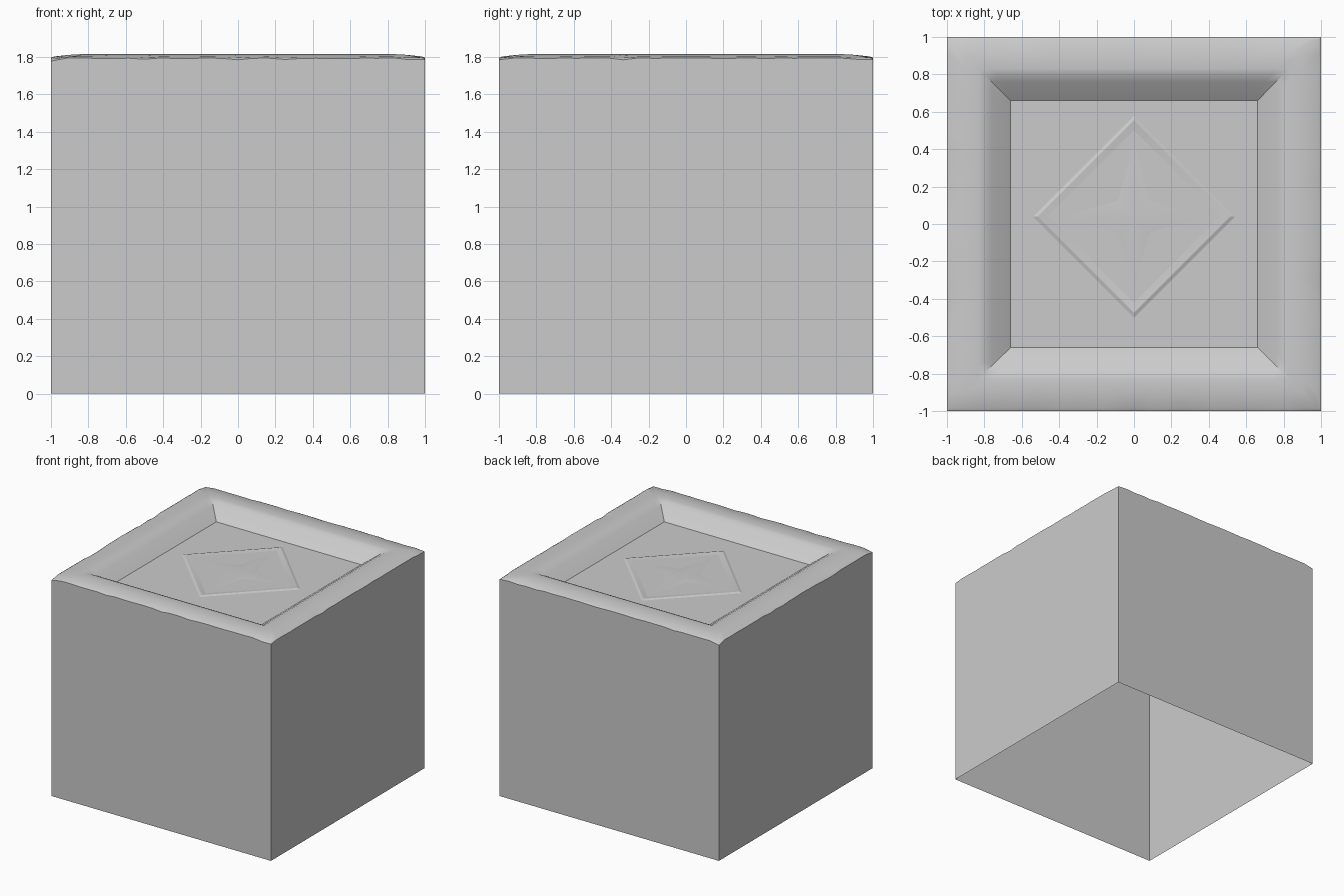
import bpy, bmesh, math, random

if "Cube" in bpy.data.objects:
    bpy.data.objects.remove(bpy.data.objects["Cube"])

random.seed(4)
SEG = 24          # segments along each side of the square
FLOOR_Z = 1.715


def finish(bm, name, angle):
    bmesh.ops.recalc_face_normals(bm, faces=bm.faces)
    me = bpy.data.meshes.new(name)
    bm.to_mesh(me)
    bm.free()
    ob = bpy.data.objects.new(name, me)
    bpy.context.collection.objects.link(ob)
    bpy.ops.object.select_all(action='DESELECT')
    ob.select_set(True)
    bpy.context.view_layer.objects.active = ob
    bpy.ops.object.shade_smooth_by_angle(angle=math.radians(angle))
    return ob


def square(half, z, jitter=None):
    """Points round a square ring, optionally worn down by a height list."""
    pts = []
    for k in range(4):
        c, s = [(1, 0), (0, 1), (-1, 0), (0, -1)][k]
        for i in range(SEG):
            u, v = half * (2 * i / SEG - 1), -half
            dz = jitter[k * SEG + i] if jitter else 0
            pts.append((u * c - v * s, u * s + v * c, z + dz))
    return pts


def loft(bm, rings):
    loops = [[bm.verts.new(p) for p in r] for r in rings]
    for a, b in zip(loops, loops[1:]):
        n = len(a)
        for i in range(n):
            j = (i + 1) % n
            bm.faces.new((a[i], a[j], b[j], b[i]))
    return loops


# Worn outer edge: gentle waviness, occasional chips, lower corners
wear = []
for i in range(4 * SEG):
    w = -random.uniform(0, 0.004)
    if random.random() < 0.12:
        w -= 0.007
    if i % SEG == 0:
        w -= 0.010
    wear.append(w)

# Block: open-bottomed walls, softly crowned rim, sloped recess and floor
bm = bmesh.new()
loops = loft(bm, [
    square(1.0, 0.0),
    square(1.0, 1.795, wear),
    square(0.985, 1.802, [w * 0.6 for w in wear]),
    square(0.90, 1.811),
    square(0.83, 1.815),
    square(0.80, 1.809),
    square(0.76, 1.788),
    square(0.66, FLOOR_Z),
])
bm.faces.new(loops[-1])
finish(bm, "stone_block", 30)


# Faint carved relief on the recess floor
def diamond(r, z):
    return [(r * c, 0.04 + r * s, FLOOR_Z + z)
            for c, s in ((1, 0), (0, 1), (-1, 0), (0, -1))]


bm = bmesh.new()
loft(bm, [diamond(0.54, 0.0005), diamond(0.515, 0.007), diamond(0.46, 0.0005)])
finish(bm, "diamond_border", 20)

# Shallow four-pointed centre inside the border
bm = bmesh.new()
tip = bm.verts.new((0, 0.04, FLOOR_Z + 0.009))
rim = []
for i in range(8):
    a, r = i * math.pi / 4, 0.38 if i % 2 == 0 else 0.12
    rim.append(bm.verts.new((r * math.cos(a), 0.04 + r * math.sin(a), FLOOR_Z + 0.0005)))
for i in range(8):
    bm.faces.new((tip, rim[i], rim[(i + 1) % 8]))
finish(bm, "relief_centre", 20)
